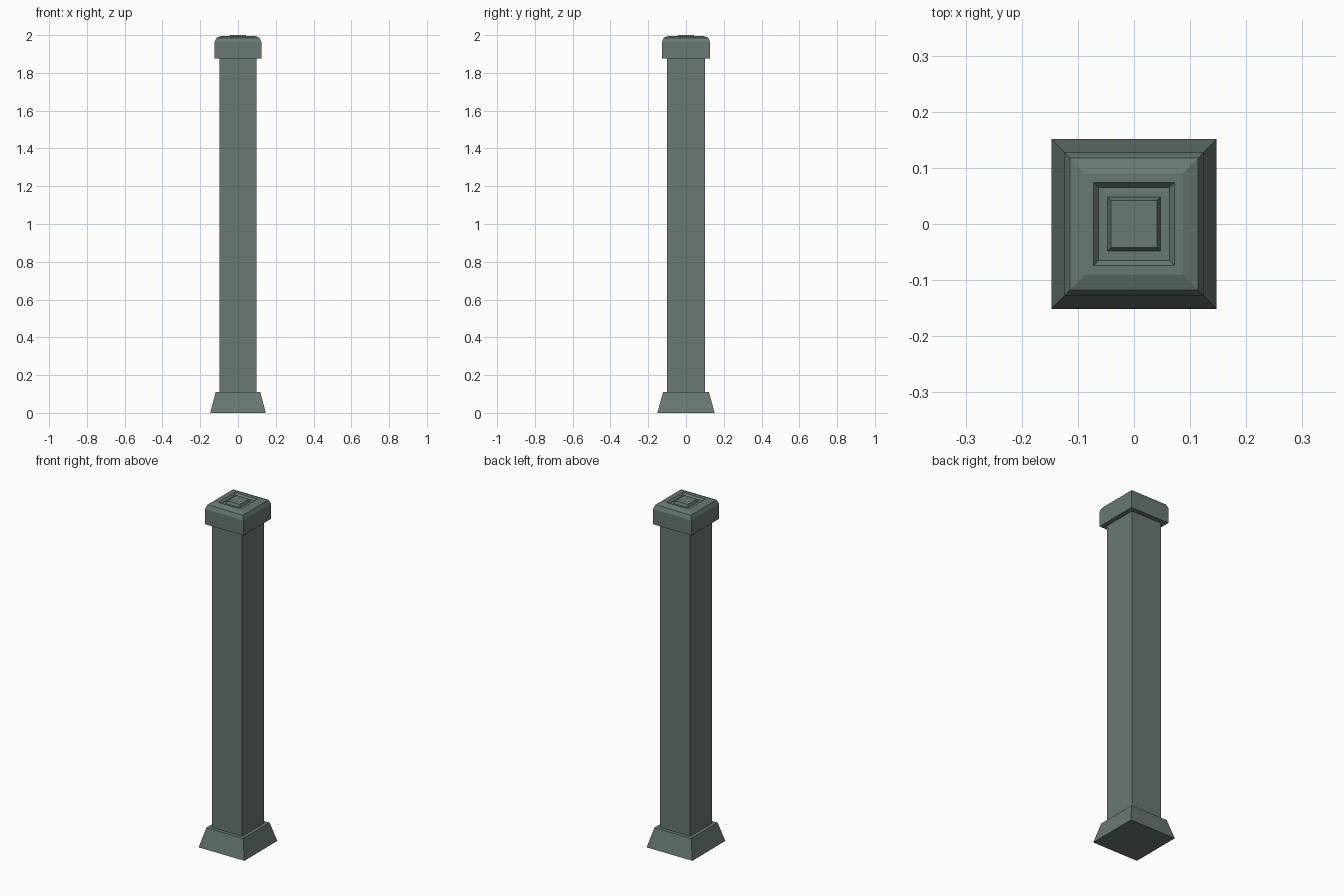
import bpy, bmesh

if "Cube" in bpy.data.objects:
    bpy.data.objects.remove(bpy.data.objects["Cube"])

ASPECT = 1.03  # plan is slightly deeper than wide

mat = bpy.data.materials.new("grey_green_stone")
mat.diffuse_color = (0.14, 0.19, 0.17, 1)
mat.use_nodes = True
mat.node_tree.nodes["Principled BSDF"].inputs["Base Color"].default_value = mat.diffuse_color


def square_loft(name, profile):
    """Stack rectangular rings (half width, height) and close both ends."""
    bm = bmesh.new()
    rings = []
    for r, z in profile:
        rings.append([bm.verts.new((sx * r, sy * r * ASPECT, z))
                      for sx, sy in ((-1, -1), (1, -1), (1, 1), (-1, 1))])
    for low, high in zip(rings, rings[1:]):
        for i in range(4):
            j = (i + 1) % 4
            bm.faces.new((low[i], low[j], high[j], high[i]))
    bm.faces.new(rings[0][::-1])
    bm.faces.new(rings[-1])
    mesh = bpy.data.meshes.new(name)
    bm.to_mesh(mesh)
    bm.free()
    mesh.materials.append(mat)
    obj = bpy.data.objects.new(name, mesh)
    bpy.context.collection.objects.link(obj)
    return obj


# Flared foot
square_loft("base", [(0.147, 0), (0.118, 0.11)])

# Plain square shaft, ends meeting the base and cap
square_loft("shaft", [(0.098, 0.11), (0.098, 1.875)])

# Cap: bevelled shoulder, sunken square groove, raised centre panel
square_loft("cap", [
    (0.124, 1.875), (0.124, 1.963), (0.114, 1.986), (0.087, 1.996),
    (0.072, 1.996), (0.063, 1.985), (0.047, 1.985), (0.041, 2.0),
])
